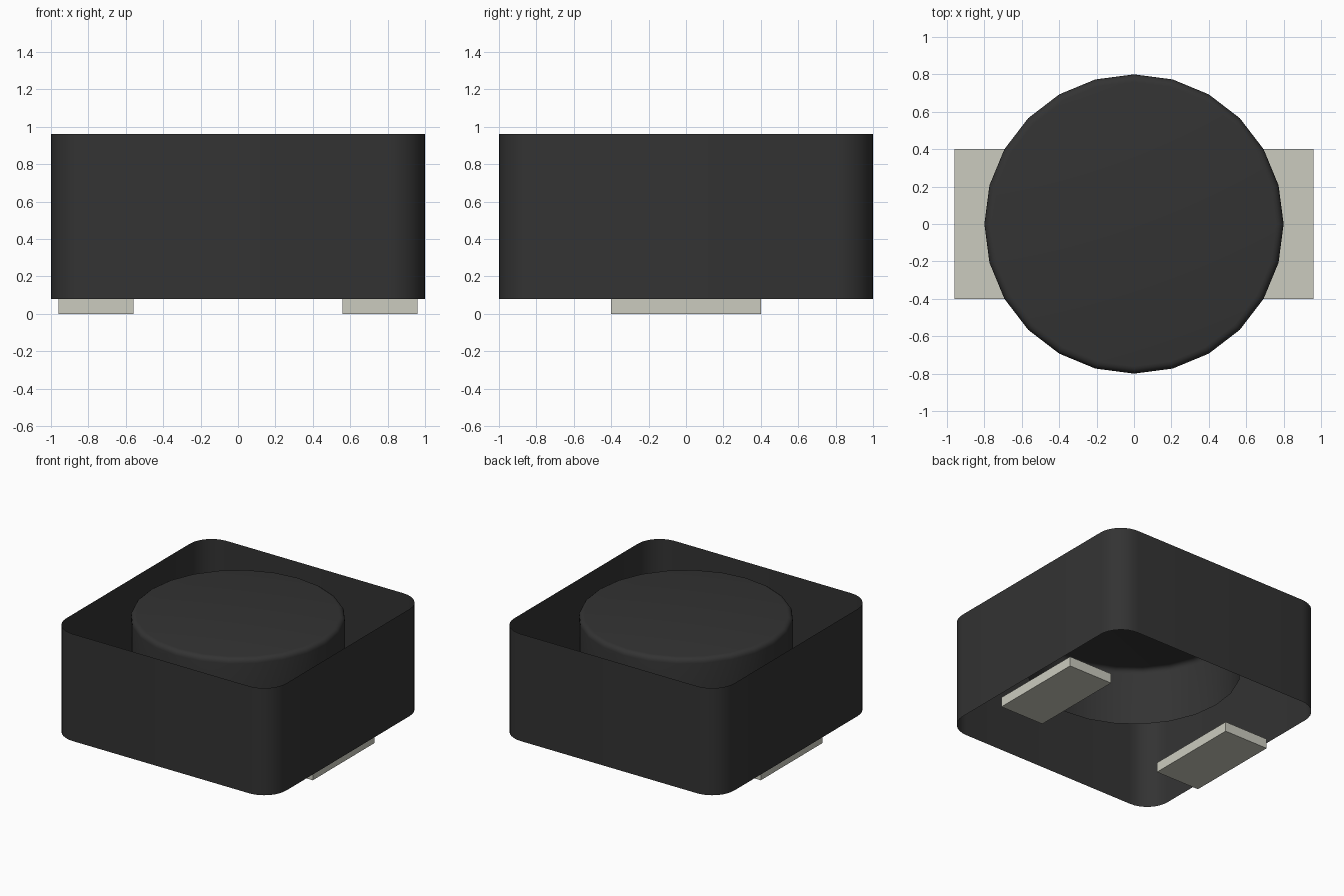
import bpy, bmesh
from math import cos, sin, pi

if "Cube" in bpy.data.objects:
    bpy.data.objects.remove(bpy.data.objects["Cube"], do_unlink=True)


def material(name, color):
    mat = bpy.data.materials.new(name)
    mat.use_nodes = True
    mat.diffuse_color = color
    mat.node_tree.nodes["Principled BSDF"].inputs["Base Color"].default_value = color
    return mat


def finish(bm, name, mat, smooth=True):
    bmesh.ops.recalc_face_normals(bm, faces=bm.faces)
    mesh = bpy.data.meshes.new(name)
    bm.to_mesh(mesh)
    bm.free()
    mesh.materials.append(mat)
    for poly in mesh.polygons:
        poly.use_smooth = smooth
    obj = bpy.data.objects.new(name, mesh)
    bpy.context.collection.objects.link(obj)
    return obj


def loft(bm, rings):
    """Join closed rings of points with quads; return the last ring of vertices."""
    loops = [[bm.verts.new(p) for p in ring] for ring in rings]
    for low, high in zip(loops, loops[1:]):
        for i in range(len(low)):
            j = (i + 1) % len(low)
            bm.faces.new((low[i], low[j], high[j], high[i]))
    return loops[-1]


def circle(r, z, n=24):
    return [(r * cos(2 * pi * i / n), r * sin(2 * pi * i / n), z) for i in range(n)]


def rounded_square(half, r, z, steps=8):
    points = []
    for k, (sx, sy) in enumerate([(1, 1), (-1, 1), (-1, -1), (1, -1)]):
        for i in range(steps + 1):
            a = (k + i / steps) * pi / 2
            points.append((sx * (half - r) + r * cos(a), sy * (half - r) + r * sin(a), z))
    return points


black = material("matte black", (0.033, 0.033, 0.033, 1))
metal = material("pale metal", (0.6, 0.6, 0.52, 1))

BOTTOM, TOP = 0.08, 0.96

# Outer wall: thin rounded square sleeve, open above and below
bm = bmesh.new()
loft(bm, [rounded_square(1, 0.2, z) for z in (BOTTOM, TOP)])
finish(bm, "outer_wall", black)

# Core: thin cap with a rolled top edge, open below
bm = bmesh.new()
RADIUS, ROLL, STEPS = 0.8, 0.04, 4
rings = [circle(RADIUS, 0.49)]
for i in range(STEPS + 1):
    a = i / STEPS * pi / 2
    rings.append(circle(RADIUS - ROLL + ROLL * cos(a), TOP - ROLL + ROLL * sin(a)))
bm.faces.new(loft(bm, rings))
core = finish(bm, "core", black)

# Two contact pads under the wall
for side, name in ((1, "left_pad"), (-1, "right_pad")):
    bm = bmesh.new()
    bmesh.ops.create_cube(bm, size=1)
    bmesh.ops.scale(bm, verts=bm.verts, vec=(0.4, 0.8, BOTTOM))
    bmesh.ops.translate(bm, verts=bm.verts, vec=(side * 0.76, 0, BOTTOM / 2))
    finish(bm, name, metal, smooth=False)
